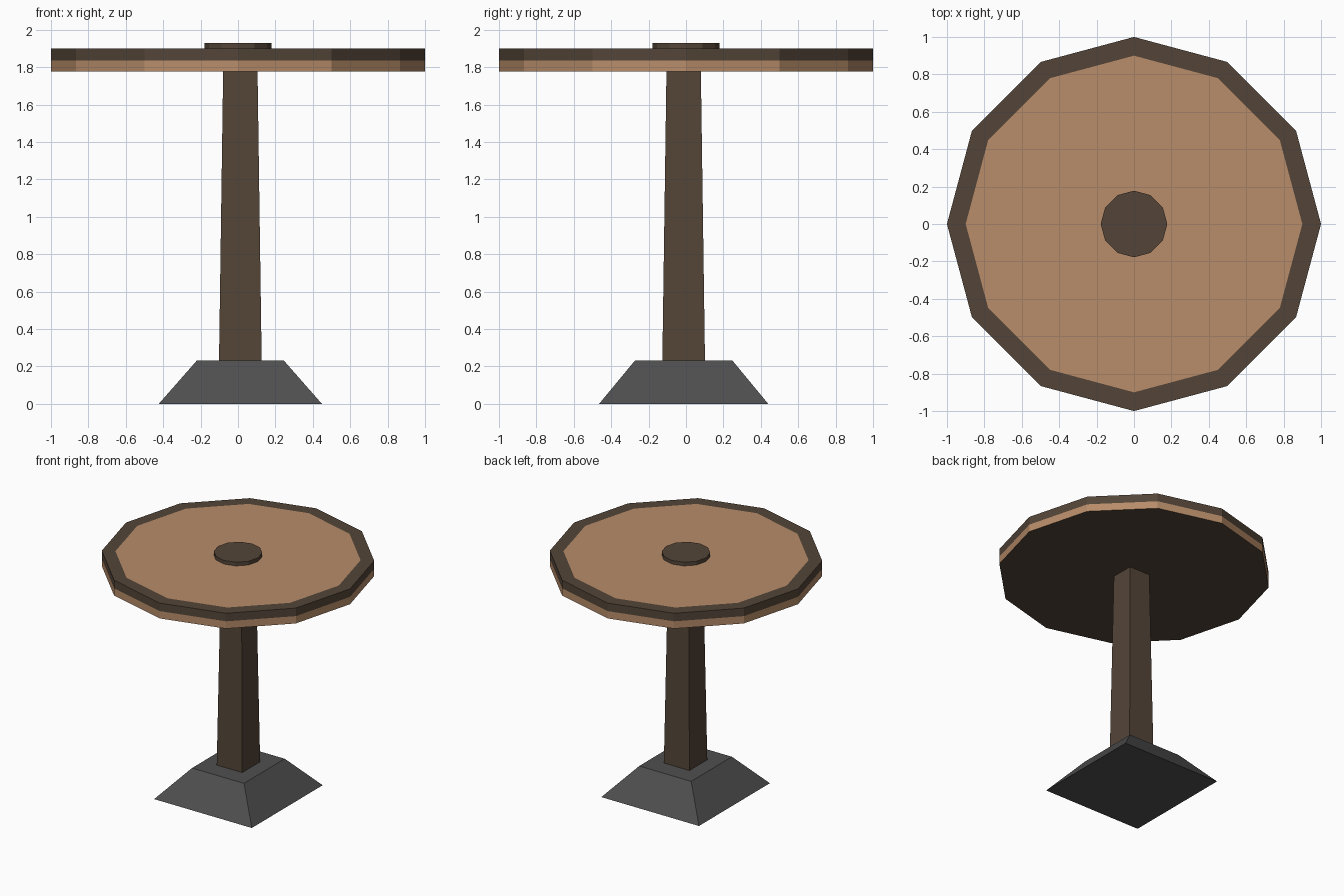
import bpy, bmesh
from math import cos, sin, pi

if "Cube" in bpy.data.objects:
    bpy.data.objects.remove(bpy.data.objects["Cube"])


def material(name, color):
    m = bpy.data.materials.new(name)
    m.diffuse_color = (*color, 1)
    m.use_nodes = True
    m.node_tree.nodes["Principled BSDF"].inputs["Base Color"].default_value = m.diffuse_color
    return m


WOOD = material("light_wood", (0.48, 0.265, 0.143))
DARK = material("dark_wood", (0.088, 0.06, 0.04))
IRON = material("iron", (0.078, 0.078, 0.078))


def ngon(r, z, n=12):
    return [(r * cos(2 * pi * i / n), r * sin(2 * pi * i / n), z) for i in range(n)]


def rect(cx, cy, hx, hy, z):
    return [(cx + sx * hx, cy + sy * hy, z) for sx, sy in ((-1, -1), (1, -1), (1, 1), (-1, 1))]


def loft(name, rings, mats, bands=None):
    """Stack rings bottom to top; bands = material slots: bottom cap, each band, top cap."""
    bands = bands or [0] * (len(rings) + 1)
    bm = bmesh.new()
    vs = [[bm.verts.new(p) for p in ring] for ring in rings]
    n = len(rings[0])
    bm.faces.new(vs[0][::-1]).material_index = bands[0]
    for k, (lo, hi) in enumerate(zip(vs, vs[1:])):
        for i in range(n):
            j = (i + 1) % n
            bm.faces.new((lo[i], lo[j], hi[j], hi[i])).material_index = bands[k + 1]
    bm.faces.new(vs[-1]).material_index = bands[-1]
    mesh = bpy.data.meshes.new(name)
    bm.to_mesh(mesh)
    bm.free()
    for m in mats:
        mesh.materials.append(m)
    ob = bpy.data.objects.new(name, mesh)
    bpy.context.collection.objects.link(ob)
    return ob


CX, CY = 0.0125, -0.0125  # the stand sits slightly off the tabletop's centre

# Flared foot
loft("foot", [rect(CX, CY, 0.436, 0.452, 0), rect(CX, CY, 0.232, 0.26, 0.232)], [IRON])

# Tapered post
loft("post", [rect(CX, CY, 0.114, 0.114, 0.232), rect(CX, CY, 0.092, 0.092, 1.776)], [DARK])

# Tabletop: dark underside, light lower edge, dark rim, light inlay
loft("tabletop", [ngon(1, 1.776), ngon(1, 1.835), ngon(1, 1.9), ngon(0.9, 1.9)],
     [WOOD, DARK], [1, 0, 1, 1, 0])

# Centre cap
loft("centre_cap", [ngon(0.178, 1.9), ngon(0.178, 1.93)], [DARK])
